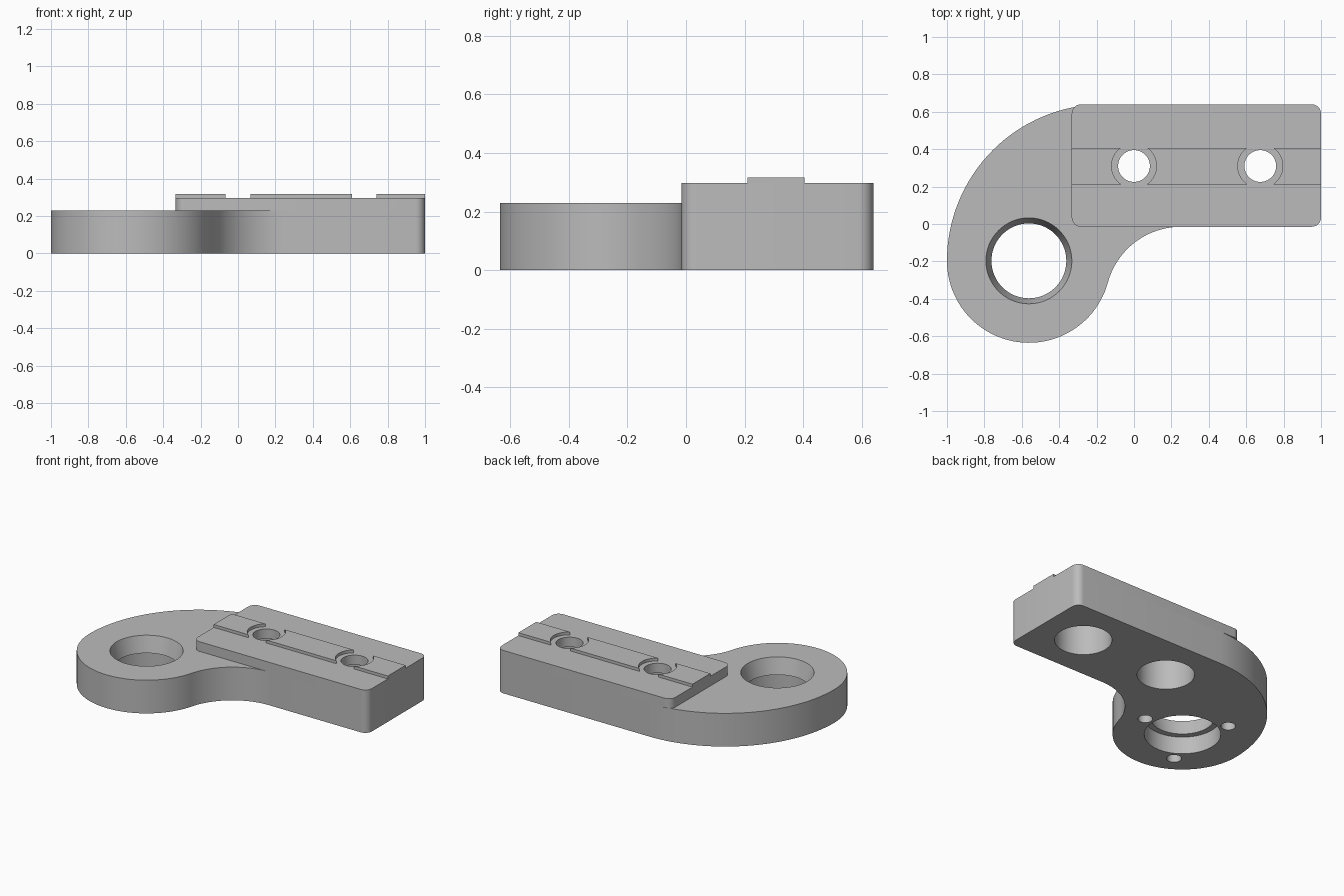
import bpy, bmesh, math
from mathutils import Matrix

if "Cube" in bpy.data.objects:
    bpy.data.objects.remove(bpy.data.objects["Cube"], do_unlink=True)

grey = bpy.data.materials.new("machined grey")
grey.use_nodes = True
grey.diffuse_color = (0.5, 0.5, 0.5, 1)
for node in grey.node_tree.nodes:
    if node.type == "BSDF_PRINCIPLED":
        node.inputs["Base Color"].default_value = grey.diffuse_color

ARM_TOP, BLOCK_TOP, RAIL_TOP = 0.23, 0.297, 0.317
LEFT, RIGHT, FRONT, BACK = -0.333, 1.0, -0.015, 0.64
BORE = (-0.562, -0.197)
BOSS_R = 0.438
SCREWS = [(0.0, 0.31), (0.675, 0.31)]
CORNER = 0.05


def arc(cx, cy, r, start, end, steps):
    """Points along an arc, angles in degrees."""
    angles = [math.radians(start + (end - start) * i / steps) for i in range(steps + 1)]
    return [(cx + r * math.cos(a), cy + r * math.sin(a)) for a in angles]


def add_object(name, bm):
    bmesh.ops.recalc_face_normals(bm, faces=bm.faces)
    mesh = bpy.data.meshes.new(name)
    bm.to_mesh(mesh)
    bm.free()
    obj = bpy.data.objects.new(name, mesh)
    bpy.context.collection.objects.link(obj)
    mesh.materials.append(grey)
    return obj


def prism(name, outline, z0, z1):
    """Extrude a closed outline upwards."""
    bm = bmesh.new()
    bmesh.ops.remove_doubles
    face = bm.faces.new([bm.verts.new((x, y, z0)) for x, y in outline])
    top = bmesh.ops.extrude_face_region(bm, geom=[face])["geom"]
    verts = [v for v in top if isinstance(v, bmesh.types.BMVert)]
    bmesh.ops.translate(bm, verts=verts, vec=(0, 0, z1 - z0))
    return add_object(name, bm)


def drill(obj, center, r0, r1, z0, z1, sides=64):
    """Cut a straight or tapered round hole."""
    bm = bmesh.new()
    bmesh.ops.create_cone(bm, cap_ends=True, segments=sides, radius1=r0, radius2=r1,
                          depth=z1 - z0,
                          matrix=Matrix.Translation((*center, (z0 + z1) / 2)))
    cutter = add_object("drill_cutter", bm)
    cutter.hide_render = True
    mod = obj.modifiers.new("hole", "BOOLEAN")
    mod.operation, mod.solver, mod.object = "DIFFERENCE", "EXACT", cutter
    bpy.context.view_layer.objects.active = obj
    bpy.ops.object.modifier_apply(modifier=mod.name)
    bpy.data.objects.remove(cutter, do_unlink=True)


# Curved arm: straight end, big outer sweep, round boss and tangent inner fillet
sweep_r = BACK - BORE[1]
fillet_x = 0.25
dx, dy = fillet_x - BORE[0], FRONT - BORE[1]
fillet_r = (dx * dx + dy * dy - BOSS_R ** 2) / (2 * (BOSS_R + dy))
fillet_y = FRONT - fillet_r
tangent = math.degrees(math.atan2(fillet_y - BORE[1], dx))
right_end = (arc(RIGHT - CORNER, FRONT + CORNER, CORNER, -90, 0, 8)
             + arc(RIGHT - CORNER, BACK - CORNER, CORNER, 0, 90, 8))
outline = (right_end
           + arc(BORE[0] - BOSS_R + sweep_r, BORE[1], sweep_r, 90, 180, 32)
           + arc(*BORE, BOSS_R, 180, 360 + tangent, 48)[1:]
           + arc(fillet_x, fillet_y, fillet_r, 180 + tangent, 90, 24)[1:])
arm = prism("curved_arm", outline, 0, ARM_TOP)

# Main bore: tapered seat above, wider straight recess below
drill(arm, BORE, 0.184, 0.246, 0.06, 0.29)
drill(arm, BORE, 0.24, 0.24, -0.1, 0.12)

# Three blind holes around the bore, underneath
for i in range(3):
    a = math.tau * i / 3
    spot = (BORE[0] + 0.305 * math.cos(a), BORE[1] + 0.305 * math.sin(a))
    drill(arm, spot, 0.046, 0.046, -0.1, 0.12, 32)

# Raised block with rounded corners
block_outline = (right_end
                 + arc(LEFT + CORNER, BACK - CORNER, CORNER, 90, 180, 8)
                 + arc(LEFT + CORNER, FRONT + CORNER, CORNER, 180, 270, 8))
block = prism("raised_block", block_outline, ARM_TOP, BLOCK_TOP)

# Locating key along the block
key = prism("locating_key", [(LEFT, 0.21), (RIGHT, 0.21), (RIGHT, 0.405), (LEFT, 0.405)],
            BLOCK_TOP, RAIL_TOP)

# Screw holes: wide pocket below, narrow through hole, relief in the key
for screw in SCREWS:
    drill(arm, screw, 0.18, 0.18, -0.1, 0.4)
    drill(block, screw, 0.085, 0.085, 0.1, 0.4)
    drill(key, screw, 0.12, 0.12, 0.2, 0.4)

# Smooth curved walls, crisp edges
for obj in (arm, block, key):
    bpy.ops.object.select_all(action="DESELECT")
    obj.select_set(True)
    bpy.context.view_layer.objects.active = obj
    bpy.ops.object.shade_smooth_by_angle(angle=math.radians(30))
